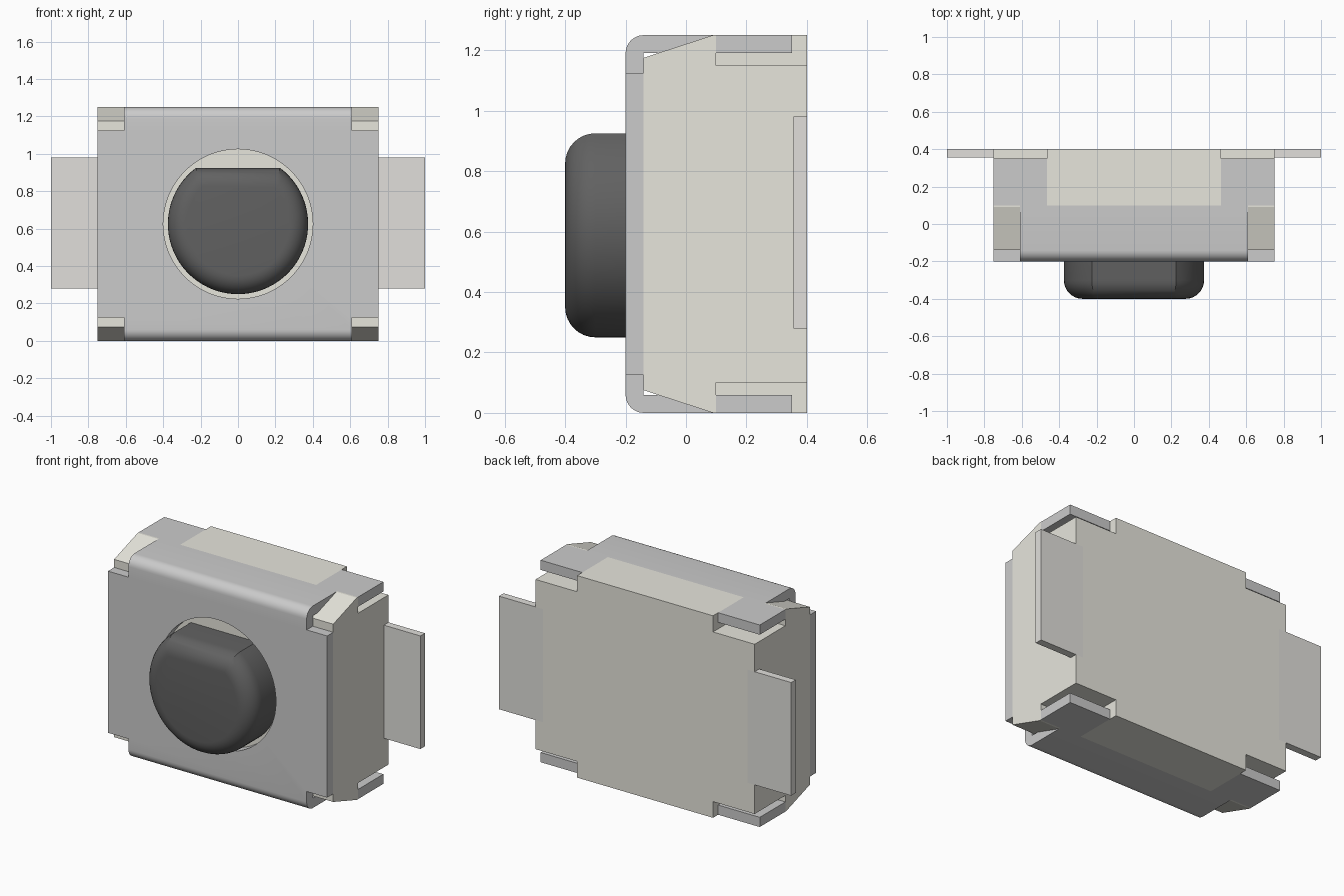
import bpy, bmesh
from math import sin, cos, acos, pi

if "Cube" in bpy.data.objects:
    bpy.data.objects.remove(bpy.data.objects["Cube"])

ZC = 0.625  # mid height of the switch


def material(name, rgb):
    m = bpy.data.materials.new(name)
    m.diffuse_color = (*rgb, 1)
    m.use_nodes = True
    m.node_tree.nodes["Principled BSDF"].inputs["Base Color"].default_value = m.diffuse_color
    return m


def add_object(name, bm, mat=None):
    bmesh.ops.recalc_face_normals(bm, faces=bm.faces)
    me = bpy.data.meshes.new(name)
    bm.to_mesh(me)
    bm.free()
    ob = bpy.data.objects.new(name, me)
    bpy.context.collection.objects.link(ob)
    if mat:
        me.materials.append(mat)
    return ob


def loft(name, rings, mat=None):
    """Skin equal-length closed rings and cap both ends."""
    bm = bmesh.new()
    vs = [[bm.verts.new(p) for p in r] for r in rings]
    n = len(rings[0])
    for a, b in zip(vs, vs[1:]):
        for i in range(n):
            j = (i + 1) % n
            bm.faces.new((a[i], a[j], b[j], b[i]))
    bm.faces.new(vs[0])
    bm.faces.new(vs[-1])
    return add_object(name, bm, mat)


def prism_x(name, pts, x0, x1, mat=None):
    return loft(name, [[(x, y, z) for y, z in pts] for x in (x0, x1)], mat)


def box(name, x0, x1, y0, y1, z0, z1, mat=None):
    return prism_x(name, [(y0, z0), (y1, z0), (y1, z1), (y0, z1)], x0, x1, mat)


def cut(ob, cutter):
    cutter.hide_render = True
    mod = ob.modifiers.new("cut", 'BOOLEAN')
    mod.operation, mod.solver, mod.object = 'DIFFERENCE', 'EXACT', cutter
    bpy.context.view_layer.objects.active = ob
    bpy.ops.object.modifier_apply(modifier=mod.name)
    bpy.data.objects.remove(cutter)


def mirror_z(half):
    """Complete an upper half profile with its reflection about mid height."""
    return half + [(y, 2 * ZC - z) for y, z in reversed(half)]


def smooth(ob):
    bpy.ops.object.select_all(action='DESELECT')
    ob.select_set(True)
    bpy.context.view_layer.objects.active = ob
    bpy.ops.object.shade_smooth_by_angle()


plastic = material("plastic", (0.80, 0.79, 0.72))
metal = material("metal", (0.60, 0.60, 0.60))
pin_metal = material("pin_metal", (0.75, 0.74, 0.71))
dark = material("dark", (0.12, 0.12, 0.12))

# plastic body with bevelled front, recesses for the cover and its corner legs
body = prism_x("body", mirror_z([(-0.14, 1.175), (0.09, 1.25), (0.4, 1.25)]),
               -0.75, 0.75, plastic)
for z0, z1 in ((1.19, 2), (-1, 0.06)):
    cut(body, box("cutter", -0.61, 0.61, -1, 0.1, z0, z1))
for s in (-1, 1):
    for z0, z1 in ((1.15, 2), (-1, 0.10)):
        cut(body, box("cutter", s * 0.465, s * 1, 0.1, 1, z0, z1))
    cut(body, box("cutter", s * 0.7, s * 1, 0.355, 1, 0.28, 0.98))

# solder pins on both sides
for s, side in ((-1, "left"), (1, "right")):
    box("pin_" + side, s * 0.7, s * 1.0, 0.355, 0.4, 0.28, 0.98, pin_metal)

# bent sheet cover: U profile with rounded outer bends
R = 0.06
arc = [(-0.2 + R - R * cos(t), 1.25 - R + R * sin(t))
       for t in (i * pi / 16 for i in range(9))]
outer = arc + [(0.35, 1.25), (0.35, 1.19), (-0.14, 1.19)]
cover = prism_x("cover", mirror_z(outer), -0.75, 0.75, metal)
for z0, z1 in ((1.125, 2), (-1, 0.125)):
    for s in (-1, 1):
        cut(cover, box("cutter", s * 0.61, s * 1, -1, 0.1, z0, z1))
    cut(cover, box("cutter", -0.465, 0.465, 0.1, 1, z0, z1))
circle = [(0.4 * cos(i * pi / 32), 0.4 * sin(i * pi / 32)) for i in range(64)]
cut(cover, loft("cutter", [[(x, y, ZC + z) for x, z in circle]
                           for y in (-0.5, -0.1)]))
smooth(cover)


# round button with a flat on top and a filleted front edge
def button_ring(y, d, n=56):
    r, h = 0.375 - d, 0.3 - d
    a = acos(h / r)
    angles = [a + (2 * pi - 2 * a) * i / n for i in range(n + 1)]
    return [(r * sin(t), y, ZC + r * cos(t)) for t in angles]


F = 0.1
rings = [button_ring(-0.14, 0)]
for i in range(9):
    t = i * pi / 16
    rings.append(button_ring(-0.4 + F - F * sin(t), F * (1 - cos(t))))
button = loft("button", rings, dark)
smooth(button)
